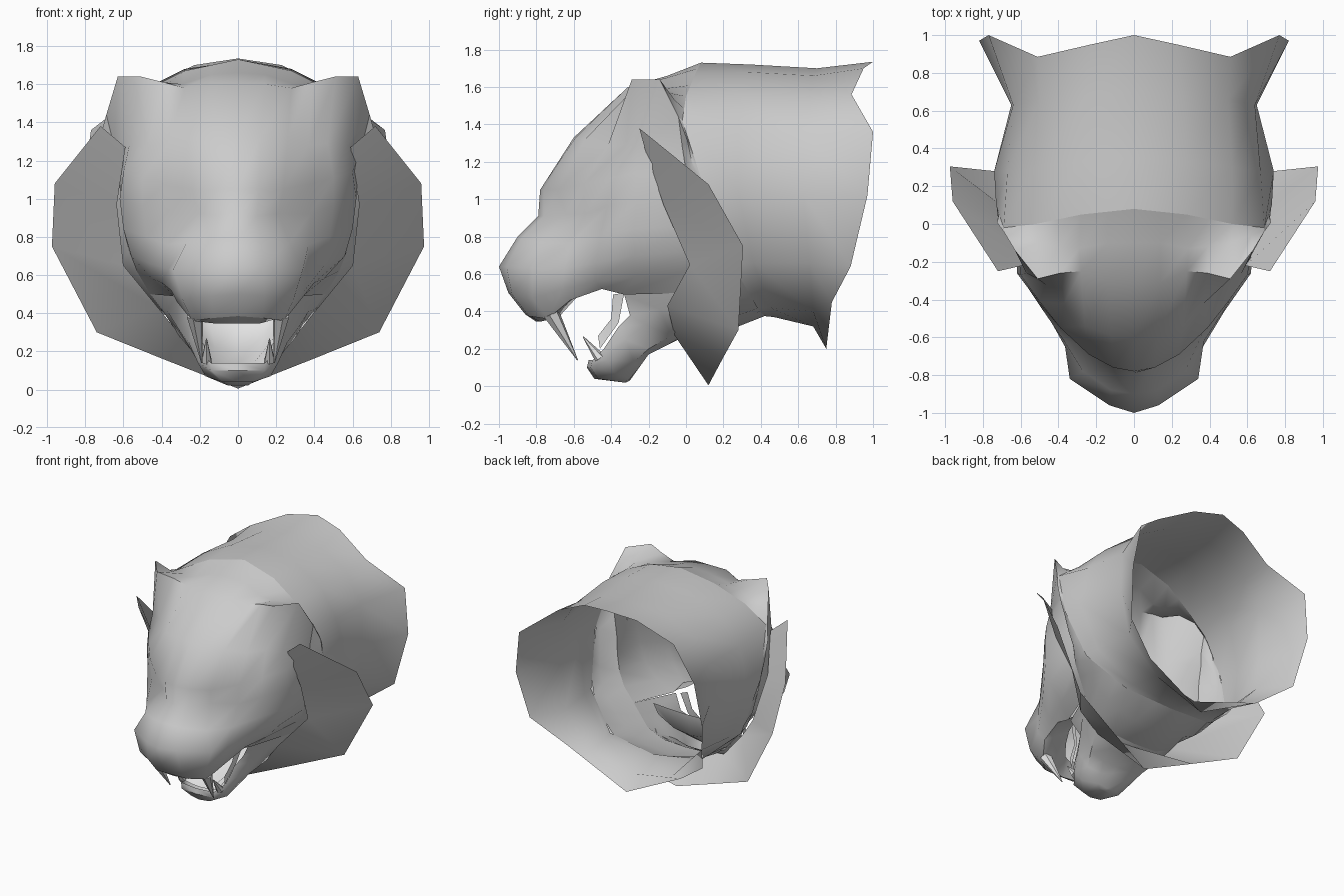
import bpy, bmesh, math
from mathutils import Vector

cube = bpy.data.objects.get("Cube")
if cube:
    bpy.data.objects.remove(cube, do_unlink=True)


def material(name, value):
    m = bpy.data.materials.new(name)
    m.use_nodes = True
    col = (value, value, value, 1)
    m.diffuse_color = col
    m.node_tree.nodes["Principled BSDF"].inputs["Base Color"].default_value = col
    return m


fur = material("grey fur", 0.6)
ivory = material("pale ivory", 0.78)


def finish(bm, name, mat, angle=50):
    bmesh.ops.remove_doubles(bm, verts=bm.verts, dist=0.002)
    bmesh.ops.recalc_face_normals(bm, faces=bm.faces)
    me = bpy.data.meshes.new(name)
    bm.to_mesh(me)
    bm.free()
    me.materials.append(mat)
    ob = bpy.data.objects.new(name, me)
    bpy.context.collection.objects.link(ob)
    bpy.ops.object.select_all(action='DESELECT')
    ob.select_set(True)
    bpy.context.view_layer.objects.active = ob
    bpy.ops.object.shade_smooth_by_angle(angle=math.radians(angle))


def skin(name, rows, mat, angle=50):
    """Loft half rows across x = 0 into one symmetric sheet."""
    bm = bmesh.new()
    for s in (1, -1):
        grid = [[bm.verts.new((s * x, y, z)) for x, y, z in row] for row in rows]
        for r0, r1 in zip(grid, grid[1:]):
            for i in range(len(r0) - 1):
                quad = (r0[i], r0[i + 1], r1[i + 1], r1[i])
                bm.faces.new(quad if s > 0 else quad[::-1])
    finish(bm, name, mat, angle)


def resample(points, n):
    """Spread n points along a polyline by its index."""
    out = []
    for k in range(n):
        t = k * (len(points) - 1) / (n - 1)
        i = min(int(t), len(points) - 2)
        out.append(Vector(points[i]).lerp(Vector(points[i + 1]), t - i))
    return out


def plate_pair(name, pts, faces, mat):
    """Small sheet made once per side."""
    for s, side in ((1, "left"), (-1, "right")):
        bm = bmesh.new()
        vs = [bm.verts.new((s * x, y, z)) for x, y, z in pts]
        for f in faces:
            bm.faces.new([vs[i] for i in f])
        finish(bm, side + "_" + name, mat)


def fang_pair(name, base, tip, radius):
    for s, side in ((1, "left"), (-1, "right")):
        b, t = (Vector((s * p[0], p[1], p[2])) for p in (base, tip))
        bm = bmesh.new()
        bmesh.ops.create_cone(bm, cap_ends=True, segments=6, radius1=radius,
                              radius2=0.003, depth=(t - b).length)
        rot = (t - b).to_track_quat('Z', 'Y')
        for v in bm.verts:
            v.co = rot @ v.co + (b + t) / 2
        finish(bm, side + "_" + name, ivory)


# Face: rows run from the centre line round to the cheek, lip upwards
muzzle = [
    [(0, -.86, .385), (.13, -.84, .375), (.24, -.74, .36), (.32, -.62, .46),
     (.34, -.45, .52), (.34, -.33, .49), (.46, 0, .50)],
    [(0, -.95, .50), (.14, -.93, .49), (.29, -.82, .47), (.35, -.66, .52),
     (.40, -.48, .56), (.45, -.28, .58), (.53, .02, .62)],
    [(0, -1.0, .64), (.13, -.96, .64), (.34, -.82, .63), (.365, -.65, .63),
     (.46, -.48, .66), (.56, -.28, .70), (.57, .02, .72)],
    [(0, -.90, .80), (.12, -.88, .79), (.27, -.78, .77), (.37, -.62, .76),
     (.48, -.46, .80), (.60, -.28, .84), (.59, .02, .86)],
    [(0, -.79, .91), (.10, -.76, .91), (.21, -.64, .92), (.38, -.54, .92),
     (.50, -.42, .96), (.62, -.26, 1.0), (.61, 0, 1.0)],
]
# Skull rows climb the brow, then the ear rims, then drop behind the ears
skull = [
    [(0, -.78, 1.05), (.11, -.76, 1.05), (.24, -.69, 1.05), (.39, -.55, 1.08),
     (.50, -.41, 1.11), (.60, -.27, 1.14), (.63, 0, 1.15)],
    [(0, -.60, 1.33), (.12, -.59, 1.33), (.26, -.54, 1.32), (.37, -.42, 1.28),
     (.47, -.32, 1.29), (.57, -.26, 1.28), (.65, -.02, 1.28)],
    [(0, -.31, 1.60), (.14, -.31, 1.60), (.28, -.25, 1.58), (.39, -.26, 1.61),
     (.51, -.29, 1.64), (.63, -.14, 1.64), (.69, -.04, 1.44)],
    [(0, -.10, 1.66), (.14, -.10, 1.65), (.29, -.13, 1.60), (.39, -.12, 1.59),
     (.51, -.10, 1.57), (.62, -.06, 1.53), (.69, -.03, 1.43)],
    [(0, .08, 1.73), (.14, .065, 1.70), (.28, .05, 1.67), (.40, .025, 1.61),
     (.52, 0, 1.55), (.605, -.01, 1.485), (.69, -.02, 1.42)],
]
skin("head", muzzle + skull, fur, 60)

# Palate folding in from the lip
skin("palate", [
    muzzle[0][:6],
    [(0, -.80, .345), (.11, -.78, .345), (.20, -.68, .37), (.27, -.58, .48),
     (.30, -.45, .54), (.31, -.32, .52)],
    [(0, -.72, .44), (.06, -.70, .45), (.12, -.62, .50), (.16, -.54, .55),
     (.19, -.44, .58), (.20, -.30, .58)],
], fur)

# Lower jaw: lip edge down to the underside centre line
jaw = [
    [(0, -.52, .14), (.14, -.50, .14), (.20, -.44, .20), (.225, -.36, .32),
     (.255, -.30, .38), (.32, -.33, .49), (.46, 0, .50)],
    [(0, -.53, .10), (.14, -.51, .10), (.21, -.42, .14), (.26, -.32, .25),
     (.32, -.22, .33), (.37, -.14, .41), (.40, 0, .42)],
    [(0, -.49, .04), (.08, -.47, .04), (.17, -.38, .07), (.20, -.28, .13),
     (.24, -.20, .20), (.30, -.08, .27), (.34, 0, .34)],
    [(0, -.33, .02), (.05, -.33, .02), (.08, -.30, .04), (.10, -.25, .10),
     (.12, -.20, .17), (.14, -.10, .22), (.20, 0, .28)],
    [(0, -.33, .02), (0, -.32, .02), (0, -.30, .03), (0, -.24, .13),
     (0, -.20, .17), (0, -.10, .22), (0, 0, .27)],
]
skin("lower_jaw", jaw, fur)

# Open neck shell, front ring to flared back rim
neck_front = [(0, .08, 1.73), (.28, .05, 1.67), (.52, 0, 1.55), (.69, -.02, 1.42),
              (.73, .10, 1.05), (.66, .25, .65), (.40, .38, .42), (0, .42, .375)]
skin("neck", [
    neck_front,
    [(0, .35, 1.72), (.28, .33, 1.68), (.52, .30, 1.56), (.67, .28, 1.36),
     (.74, .28, 1.04), (.64, .36, .66), (.38, .45, .42), (0, .47, .37)],
    [(0, .70, 1.70), (.26, .68, 1.66), (.50, .66, 1.54), (.64, .63, 1.34),
     (.65, .63, 1.02), (.60, .66, .66), (.36, .68, .40), (0, .68, .32)],
    [(0, 1.0, 1.735), (.23, .95, 1.70), (.51, .885, 1.56), (.77, 1.0, 1.36),
     (.82, .97, 1.02), (.76, .88, .64), (.50, .78, .45), (0, .75, .20)],
], fur)

# Rounded skin under the ruff joining the back edge of cheeks and jaw to the neck
edge = [r[-1] for r in reversed(muzzle + skull)] + [r[-1] for r in jaw[1:]]
collar = resample(neck_front[3:], len(edge))
middle = [(a + Vector(b)) / 2 for a, b in zip(collar, edge)]
for k, p in enumerate(middle):
    t = k / (len(edge) - 1)
    p.x *= 1 + .07 * math.sin(math.pi * t)
    p.z -= .03 * t * t
skin("throat_skin", [collar, middle, edge], fur, 70)

# Cheek ruff: inner edge and spread outer edge
skin("cheek_ruff", [
    [(.59, -.22, 1.27), (.635, -.12, .97), (.60, .02, .65), (.42, -.10, .43),
     (.29, -.06, .27), (0, -.02, .255)],
    [(.72, -.25, 1.38), (.96, .12, 1.08), (.975, .305, .75), (.74, .28, .30),
     (.38, .20, .155), (0, .12, .005)],
], fur)

# Mouth floor rising to the back of the jaws
skin("mouth_lining", [
    [(0, -.48, .135), (.08, -.47, .135), (.14, -.46, .14)],
    [(0, -.25, .20), (.12, -.25, .22), (.21, -.28, .30)],
    [(0, -.06, .34), (.15, -.06, .36), (.30, -.08, .42)],
    [(0, -.02, .52), (.18, -.03, .52), (.33, -.06, .51)],
], ivory)

# Teeth
fang_pair("upper_fang", (.225, -.72, .39), (.19, -.58, .14), .045)
fang_pair("lower_fang", (.165, -.46, .15), (.165, -.55, .265), .03)
plate_pair("side_teeth", [
    (.205, -.46, .20), (.21, -.47, .27), (.225, -.40, .36), (.26, -.39, .49),
    (.28, -.33, .50), (.235, -.36, .34)],
    [(0, 1, 2, 5), (5, 2, 3, 4)], ivory)
